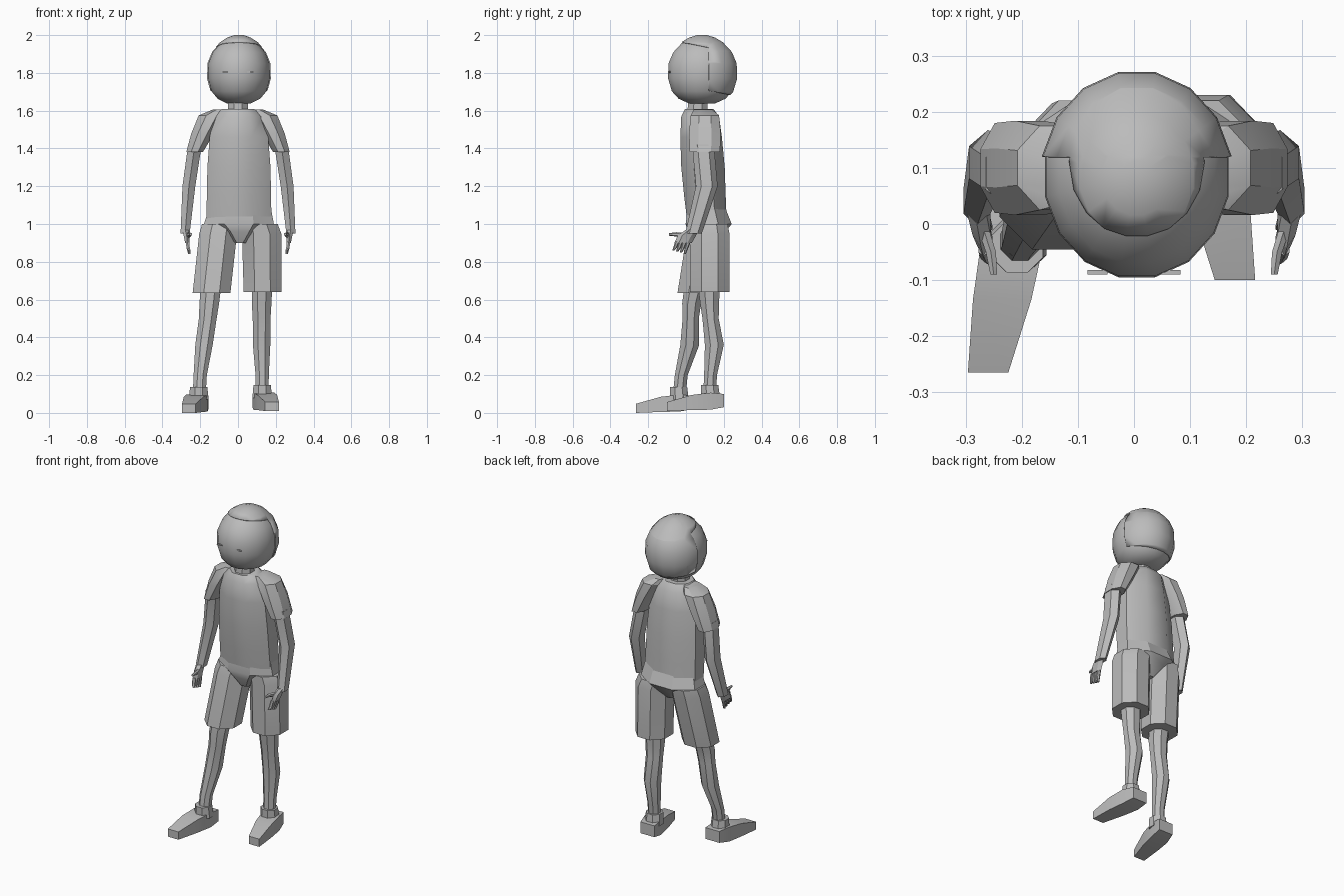
import bpy, bmesh
from math import pi, cos, sin, radians
from mathutils import Vector

cube = bpy.data.objects.get("Cube")
if cube:
    bpy.data.objects.remove(cube, do_unlink=True)

grey = bpy.data.materials.new("plain grey")
grey.use_nodes = True
grey.diffuse_color = (0.5, 0.5, 0.5, 1)
grey.node_tree.nodes["Principled BSDF"].inputs["Base Color"].default_value = grey.diffuse_color


def finish(name, bm, angle=30):
    bmesh.ops.recalc_face_normals(bm, faces=bm.faces)
    mesh = bpy.data.meshes.new(name)
    bm.to_mesh(mesh)
    bm.free()
    mesh.materials.append(grey)
    obj = bpy.data.objects.new(name, mesh)
    bpy.context.collection.objects.link(obj)
    bpy.ops.object.select_all(action='DESELECT')
    obj.select_set(True)
    bpy.context.view_layer.objects.active = obj
    bpy.ops.object.shade_smooth_by_angle(angle=radians(angle))
    return obj


def loft_bm(sections, sides=8, axis='z', side=1, shift=(0, 0, 0)):
    """Skin rings (x, y, z, half width, half depth) lying across the axis."""
    bm = bmesh.new()
    rings = []
    grow = 1 / cos(pi / sides)
    for x, y, z, rx, ry in sections:
        ring = []
        for i in range(sides):
            a = 2 * pi * (i + .5) / sides
            u, v = rx * grow * cos(a), ry * grow * sin(a)
            off = Vector((u, v, 0)) if axis == 'z' else Vector((u, 0, v))
            p = Vector((x, y, z)) + off
            p.x *= side
            ring.append(bm.verts.new(p + Vector(shift)))
        rings.append(ring)
    for a, b in zip(rings, rings[1:]):
        for i in range(sides):
            j = (i + 1) % sides
            bm.faces.new((a[i], a[j], b[j], b[i]))
    bm.faces.new(rings[0])
    bm.faces.new(rings[-1])
    return bm


def loft(name, sections, angle=30, **kw):
    return finish(name, loft_bm(sections, **kw), angle)


# Head and hair share one profile
profile = [(1.635, .065), (1.66, .115), (1.7, .148), (1.77, .167), (1.85, .165),
           (1.91, .142), (1.96, .1), (1.985, .062), (1.998, .025)]


def head_rings(k):
    return [(.005, .085, 1.82 + (z - 1.82) * k, r * k, r * k * 1.1) for z, r in profile]


loft("head", head_rings(.98), angle=45, sides=16)
bm = loft_bm(head_rings(1.01), sides=16)
cuts = [((0, .1, 1.94), (0, .2, 1)), ((0, .12, 1.8), (0, 1, 0)), ((0, .1, 1.71), (0, .2, 1))]
for co, no in cuts:
    bmesh.ops.bisect_plane(bm, geom=bm.verts[:] + bm.edges[:] + bm.faces[:],
                           plane_co=co, plane_no=no)


def below(face, cut):
    return (face.calc_center_median() - Vector(cut[0])).dot(Vector(cut[1])) < 0


fringe, ears, nape = cuts
open_faces = [f for f in bm.faces
              if below(f, nape) or (below(f, fringe) and below(f, ears))]
bmesh.ops.delete(bm, geom=open_faces, context='FACES')
hair = finish("hair", bm, 45)
shell = hair.modifiers.new("thickness", 'SOLIDIFY')
shell.thickness = .008

# Neck, shirt and pelvis
loft("neck", [(0, .06, 1.57, .055, .055), (0, .065, 1.68, .05, .05)])
loft("shirt", [(.005, .11, 1.03, .172, .105), (.005, .1, 1.15, .17, .11),
               (.005, .09, 1.3, .167, .115), (.005, .08, 1.46, .155, .11),
               (.003, .075, 1.57, .13, .1), (0, .07, 1.61, .085, .075)], angle=40)
loft("pelvis", [(.01, .11, 1.08, .165, .1), (.005, .12, 1.0, .185, .122),
                (.01, .11, .96, .12, .1), (.01, .1, .9, .04, .06)])

for side, word in ((1, "left"), (-1, "right")):
    # Arm
    loft(word + "_sleeve", [(.1, .09, 1.605, .035, .05), (.14, .1, 1.575, .068, .075),
                            (.187, .1, 1.48, .06, .084), (.23, .1, 1.38, .044, .08)],
         side=side, sides=8)
    loft(word + "_arm", [(.228, .09, 1.42, .036, .05), (.26, .11, 1.2, .034, .05),
                         (.28, .04, .95, .024, .038)], side=side, sides=6)
    # Hand
    loft(word + "_palm", [(.28, .035, .97, .017, .03), (.272, .005, .94, .016, .042),
                          (.268, -.015, .9, .012, .04)], side=side, sides=6)
    for i in range(4):
        y = .015 - .02 * i
        loft(f"{word}_finger_{i + 1}",
             [(.268, y, .91, .009, .01), (.264, y - .012, .875, .009, .009),
              (.258, y - .022, .842 + .006 * i, .006, .005)], side=side, sides=6)
    loft(word + "_thumb", [(.268, -.01, .935, .01, .016), (.255, -.05, .945, .009, .01),
                           (.25, -.09, .945, .006, .006)], side=side, sides=6, axis='y')

    # Shoe, with the right foot a step ahead
    step = (0, 0, 0) if side > 0 else (-.08, -.165, -.01)
    shoe = loft_bm([(.125, .2, .065, .048, .035), (.137, .13, .062, .056, .045),
                    (.155, .03, .055, .052, .04), (.18, -.1, .034, .036, .024)],
                   sides=4, axis='y', side=side, shift=step)
    finish(word + "_shoe", shoe)
    loft(word + "_shoe_collar", [(.128, .13, .08, .052, .05), (.128, .125, .148, .046, .046)],
         side=side, shift=step)

# Legs and shorts, posed separately
loft("left_shorts", [(.11, .12, 1.0, .1, .1), (.125, .125, .95, .104, .105),
                     (.13, .125, .64, .1, .105)], sides=8)
loft("right_shorts", [(-.095, .12, 1.0, .095, .1), (-.105, .11, .95, .1, .105),
                      (-.14, .055, .635, .1, .1)], sides=8)
loft("left_leg", [(.128, .12, .7, .055, .06), (.125, .125, .58, .052, .05),
                  (.125, .13, .5, .047, .043), (.125, .15, .36, .046, .05),
                  (.128, .13, .2, .035, .034), (.128, .125, .1, .034, .034)])
loft("right_leg", [(-.14, .055, .7, .055, .06), (-.152, .03, .58, .052, .05),
                   (-.16, .025, .5, .047, .043), (-.18, .02, .36, .046, .05),
                   (-.2, -.025, .2, .035, .034), (-.205, -.035, .1, .034, .034)])

# Eyes as thin plates on the face
for side, word in ((1, "left"), (-1, "right")):
    loft(word + "_eye", [(.065, -.09, 1.805, .018, .004), (.065, -.082, 1.805, .018, .004)],
         side=side, sides=6, axis='y')
